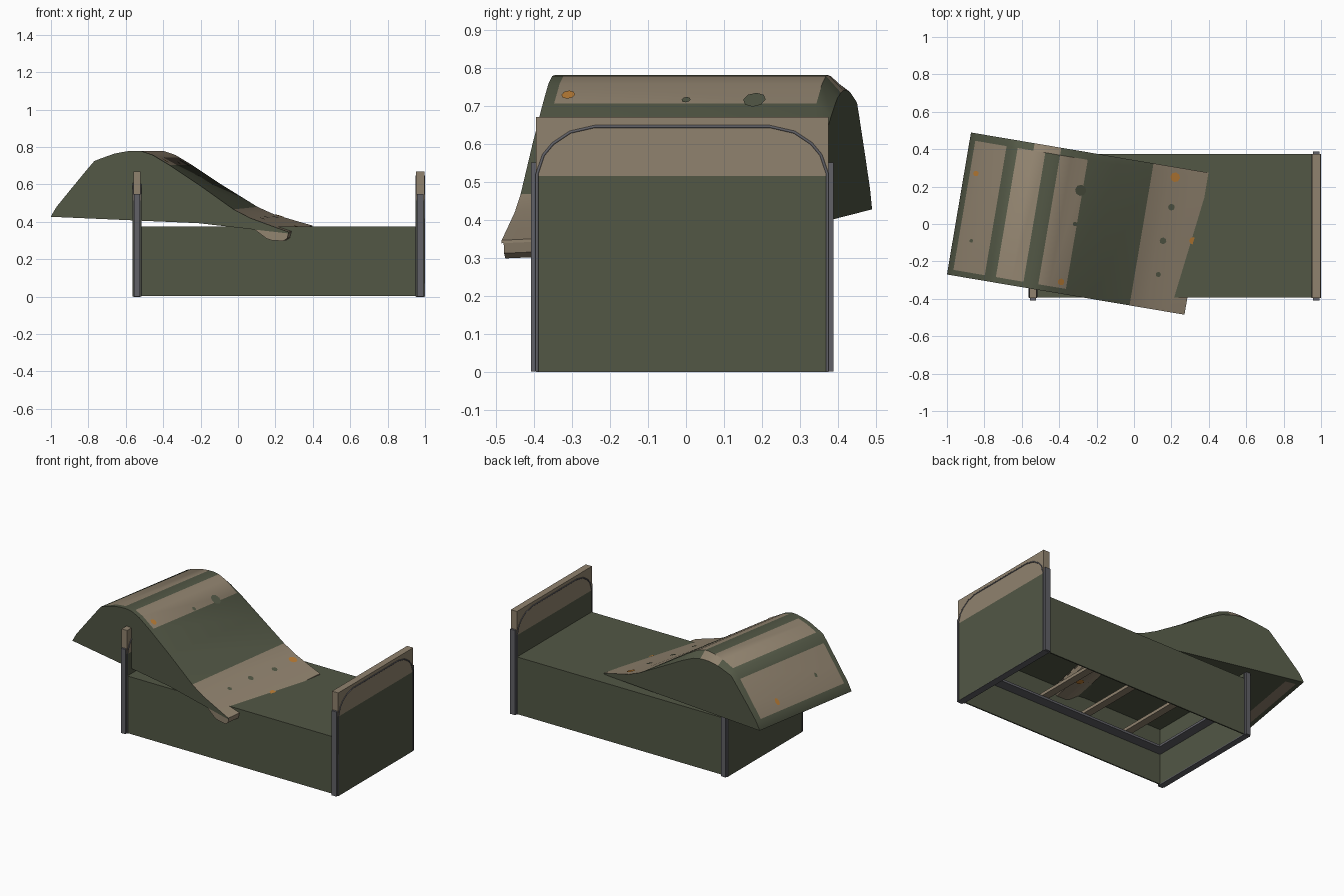
import bpy, bmesh, math
from mathutils import Vector

if "Cube" in bpy.data.objects:
    bpy.data.objects.remove(bpy.data.objects["Cube"])


def mat(name, rgb):
    m = bpy.data.materials.new(name)
    m.diffuse_color = (*rgb, 1)
    m.use_nodes = True
    m.node_tree.nodes["Principled BSDF"].inputs["Base Color"].default_value = m.diffuse_color
    return m


GREEN = mat("olive green", (0.085, 0.096, 0.060))
TAN = mat("worn tan", (0.28, 0.225, 0.157))
GREY = mat("steel grey", (0.12, 0.12, 0.135))
ORANGE = mat("rust orange", (0.48, 0.20, 0.035))
YC = -0.01


def make(name, bm, mats):
    bmesh.ops.recalc_face_normals(bm, faces=bm.faces)
    me = bpy.data.meshes.new(name)
    bm.to_mesh(me)
    bm.free()
    for m in mats:
        me.materials.append(m)
    ob = bpy.data.objects.new(name, me)
    bpy.context.collection.objects.link(ob)
    return ob


def box(name, lo, hi, m):
    bm = bmesh.new()
    bmesh.ops.create_cube(bm, size=1)
    for v in bm.verts:
        v.co = [(a + b) / 2 + c * (b - a) for a, b, c in zip(lo, hi, v.co)]
    return make(name, bm, [m])


def tube(name, pts, r, m):
    cu = bpy.data.curves.new(name, 'CURVE')
    cu.dimensions = '3D'
    cu.bevel_depth = r
    cu.bevel_resolution = 1
    sp = cu.splines.new('POLY')
    sp.points.add(len(pts) - 1)
    for p, c in zip(sp.points, pts):
        p.co = (*c, 1)
    cu.materials.append(m)
    bpy.context.collection.objects.link(bpy.data.objects.new(name, cu))


# End boards: green below, tan above, steel posts and arched trim on both faces
for label, x0, x1 in (("foot", -0.56, -0.52), ("head", 0.953, 0.997)):
    box(label + "_board_lower", (x0, YC - 0.385, 0), (x1, YC + 0.385, 0.515), GREEN)
    box(label + "_board_upper", (x0, YC - 0.385, 0.515), (x1, YC + 0.385, 0.67), TAN)
    box(label + "_bottom_rim", (x0, YC - 0.385, -0.001), (x1, YC + 0.385, 0.006), GREY)
    for s in (-1, 1):
        ya, yb = sorted((YC + s * 0.38, YC + s * 0.398))
        box(label + "_post", (x0 + 0.004, ya, 0), (x1 - 0.004, yb, 0.55), GREY)
    half = [(0.382, 0), (0.382, 0.52), (0.365, 0.57), (0.34, 0.60), (0.295, 0.63), (0.23, 0.645)]
    path = [(YC - a, z) for a, z in half] + [(YC + a, z) for a, z in reversed(half)]
    for x in (x0, x1):
        tube(label + "_trim", [(x, y, z) for y, z in path], 0.004, GREY)

# Side panels, steel inner ledge
for s in (-1, 1):
    ya, yb = sorted((YC + s * 0.375, YC + s * 0.383))
    box("side_panel", (-0.52, ya, 0.003), (0.953, yb, 0.374), GREEN)
    ya, yb = sorted((YC + s * 0.31, YC + s * 0.375))
    box("side_ledge", (-0.52, ya, 0.20), (0.953, yb, 0.215), GREY)
for xa, xb in ((-0.52, -0.46), (0.893, 0.953)):
    box("end_ledge", (xa, YC - 0.37, 0.20), (xb, YC + 0.37, 0.215), GREY)

# Deck flush with the side panels, and cross slats below
box("bed_deck", (-0.52, YC - 0.376, 0.366), (0.953, YC + 0.376, 0.374), GREEN)
for i in range(3):
    x = -0.23 + i * 0.315
    box("slat", (x - 0.025, YC - 0.34, 0.215), (x + 0.025, YC + 0.34, 0.235), TAN)

# Buckled mattress: (length, height) profile, turned about z
PROF = [(0, .43), (.03, .48), (.10, .565), (.20, .685), (.235, .725), (.26, .735), (.345, .765),
        (.41, .777), (.45, .78), (.49, .778), (.55, .758), (.64, .705), (.80, .60), (.99, .48),
        (1.08, .44), (1.2, .405), (1.288, .38)]
L, W = 1.288, 0.77
ANG = math.radians(-9.6)
UX, VX = Vector((math.cos(ANG), math.sin(ANG), 0)), Vector((-math.sin(ANG), math.cos(ANG), 0))
ORIGIN = Vector((-1.0, -0.27, 0))


def height(u):
    for (a, za), (b, zb) in zip(PROF, PROF[1:]):
        if u <= b:
            return za + (zb - za) * (u - a) / (b - a)
    return PROF[-1][1]


def place(u, v, z):
    droop = 0.035 * max(0, (u - 0.8) / 0.5) * (1 - v / W)
    return ORIGIN + UX * u + VX * v + Vector((0, 0, z - droop))


def base(u):
    return 0.43 - 0.055 * u / L - 0.003


def edge_drop(u, j):
    # the far long edge is softly rounded down over the hump
    return 0.045 * max(0, 1 - abs(u - 0.5) / 0.45) if j == 3 else 0


bm = bmesh.new()
VS = [0, 0.03, W - 0.04, W]
top = [[bm.verts.new(place(u, v, z - edge_drop(u, j))) for j, v in enumerate(VS)] for u, z in PROF]
low = [[bm.verts.new(place(u, v, base(u))) for v in VS] for u, z in PROF]
BANDS = [(.025, .205), (.255, .415), (.485, .645)]
n = len(PROF)
for i in range(n - 1):
    mid = (PROF[i][0] + PROF[i + 1][0]) / 2
    for j in range(3):
        f = bm.faces.new((top[i][j], top[i + 1][j], top[i + 1][j + 1], top[i][j + 1]))
        tan = mid > 0.99 or (j == 1 and any(a < mid < b for a, b in BANDS))
        f.material_index = 1 if tan or (j == 2 and .35 < mid < .48) else 0
        f = bm.faces.new((low[i][j], low[i][j + 1], low[i + 1][j + 1], low[i + 1][j]))
        f.material_index = 1 if j == 1 and .03 < mid < .1 else 0
    for j in (0, 3):
        bm.faces.new((low[i][j], low[i + 1][j], top[i + 1][j], top[i][j]))
for i in (0, n - 1):
    for j in range(3):
        f = bm.faces.new((low[i][j], low[i][j + 1], top[i][j + 1], top[i][j]))
        f.material_index = 1 if i else 0
mattress = make("mattress", bm, [GREEN, TAN])
bpy.context.view_layer.objects.active = mattress
mattress.select_set(True)
bpy.ops.object.shade_smooth_by_angle(angle=math.radians(35))

# Rolled hem under the low end of the mattress, poking through the deck
bm = bmesh.new()
hem = [(1.10, .382), (1.17, .335), (1.20, .328), (1.26, .33), (1.28, .345), (1.288, .378)]
rings = [[bm.verts.new(place(u, v, z)) for u, z in hem] for v in (0.005, W - 0.01)]
for i in range(len(hem)):
    k = (i + 1) % len(hem)
    bm.faces.new((rings[0][i], rings[0][k], rings[1][k], rings[1][i]))
for r in rings:
    bm.faces.new(r)
make("mattress_hem", bm, [TAN])

# Wear spots: thin plates lying on the mattress (x, y, radius, colour)
SPOTS = [(-.845, .27, .015, ORANGE), (.22, .25, .026, ORANGE), (-.39, -.31, .018, ORANGE),
         (.315, -.09, .02, ORANGE), (-.285, .18, .03, GREEN), (.20, .09, .018, GREEN),
         (.155, -.09, .018, GREEN), (.13, -.27, .014, GREEN), (-.87, -.09, .01, GREEN),
         (-.315, 0, .012, GREEN)]


def spot(u, v, r, m, surf, lift):
    bm = bmesh.new()
    ring = []
    for k in range(8):
        t = k * math.pi / 4
        a, b = u + r * math.cos(t), v + r * math.sin(t)
        ring.append(bm.verts.new(place(a, b, surf(a) + lift)))
    bm.faces.new(ring)
    make("wear_spot", bm, [m])


for x, y, r, m in SPOTS:
    d = Vector((x, y, 0)) - ORIGIN
    spot(d.dot(UX), d.dot(VX), r, m, height, 0.005)
spot(1.225, 0.30, 0.025, ORANGE, lambda a: 0.327, -0.003)
